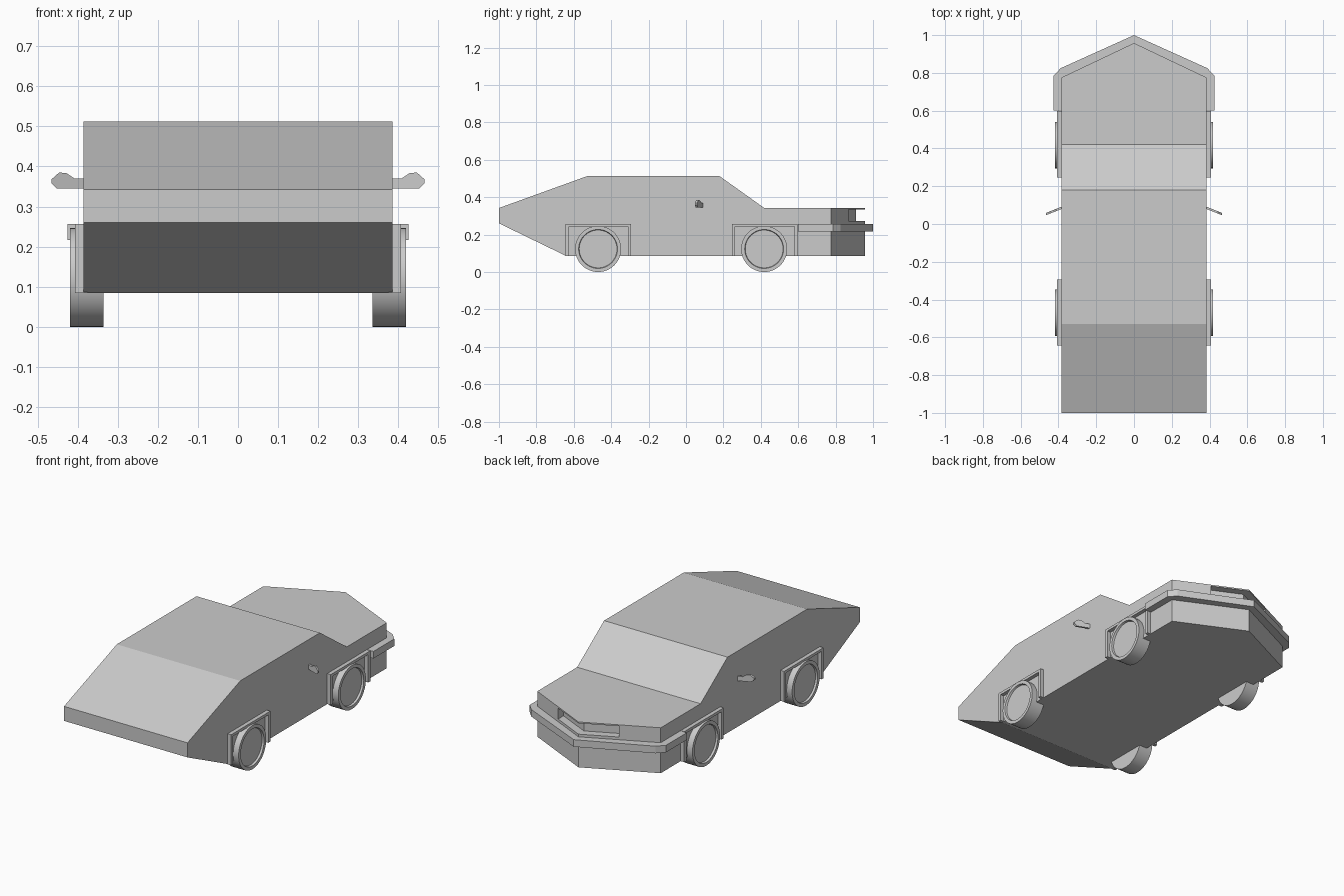
import bpy, bmesh
from math import radians, sin, cos, tau
from mathutils import Vector

if "Cube" in bpy.data.objects:
    bpy.data.objects.remove(bpy.data.objects["Cube"])

W = 0.385  # half width of the body


def loft(name, rings, closed=False):
    """Skin a list of equal-length point rings; cap the ends unless closed."""
    bm = bmesh.new()
    vs = [[bm.verts.new(p) for p in r] for r in rings]
    pairs = list(zip(vs, vs[1:])) + ([(vs[-1], vs[0])] if closed else [])
    for a, b in pairs:
        for i in range(len(a)):
            j = (i + 1) % len(a)
            bm.faces.new((a[i], a[j], b[j], b[i]))
    if not closed:
        bm.faces.new(vs[0])
        bm.faces.new(vs[-1])
    bmesh.ops.recalc_face_normals(bm, faces=bm.faces)
    me = bpy.data.meshes.new(name)
    bm.to_mesh(me)
    bm.free()
    ob = bpy.data.objects.new(name, me)
    bpy.context.collection.objects.link(ob)
    return ob


def plan_prism(name, pts, z0, z1):
    return loft(name, [[(x, y, z) for x, y in pts] for z in (z0, z1)])


# Body: side profile lofted across the width, nose pushed forward in the middle
def profile(x, nose):
    pts = [(-1, 0.26), (-1, 0.342), (-0.53, 0.512), (0.18, 0.512), (0.42, 0.341),
           (nose, 0.341), (nose, 0.085), (-0.64, 0.085)]
    return [(x, y, z) for y, z in pts]


body = loft("body", [profile(-W, 0.775), profile(0, 0.958), profile(W, 0.775)])

# Grille recess following the pointed nose
cutter = plan_prism("grille_cutter", [(-0.19, 1.1), (0.19, 1.1), (0.19, 0.82),
                                      (0, 0.91), (-0.19, 0.82)], 0.272, 0.333)
mod = body.modifiers.new("grille", 'BOOLEAN')
mod.object = cutter
mod.solver = 'EXACT'
bpy.context.view_layer.objects.active = body
bpy.ops.object.modifier_apply(modifier=mod.name)
bpy.data.objects.remove(cutter)

# Wrap-around bumper
half = [(0.425, 0.6), (0.425, 0.785), (0.388, 0.825)]
bumper = half + [(0, 1.0)] + [(-x, y) for x, y in reversed(half)]
plan_prism("bumper", bumper + [(-0.38, 0.6), (-0.38, 0.77), (0, 0.95), (0.38, 0.77), (0.38, 0.6)],
           0.217, 0.257)


def wheel(name, s, cy):
    """Cylinder with a rim and a slightly sunken hub, built as lofted circles."""
    steps = [(0.335, 0.123), (0.419, 0.123), (0.419, 0.104), (0.408, 0.101)]
    rings = [[(s * x, cy + r * cos(tau * i / 48), 0.123 + r * sin(tau * i / 48))
              for i in range(48)] for x, r in steps]
    ob = loft(name, rings)
    bpy.context.view_layer.objects.active = ob
    ob.select_set(True)
    bpy.ops.object.shade_smooth_by_angle(angle=radians(30))
    ob.select_set(False)


for s, side in ((-1, "left"), (1, "right")):
    for end, cy, y0, y1 in (("tail", -0.47, -0.643, -0.293), ("nose", 0.418, 0.245, 0.597)):
        wheel(f"{end}_wheel_{side}", s, cy)
        # Square arch trim around the wheel
        t = 0.018
        arch = [(y0, 0.085), (y0, 0.257), (y1, 0.257), (y1, 0.085),
                (y1 - t, 0.085), (y1 - t, 0.242), (y0 + t, 0.242), (y0 + t, 0.085)]
        loft(f"{end}_arch_{side}", [[(s * x, y, z) for y, z in arch] for x in (0.375, 0.407)])

    # Door mirror: thin outline swept slightly back
    outline = [(0.38, 0.345), (0.452, 0.345), (0.465, 0.358), (0.465, 0.368),
               (0.446, 0.385), (0.427, 0.383), (0.408, 0.37), (0.38, 0.37)]
    loft(f"mirror_{side}", [[(s * x, 0.085 - (x - W) * 0.4 + d, z) for x, z in outline]
                            for d in (-0.006, 0.006)])
